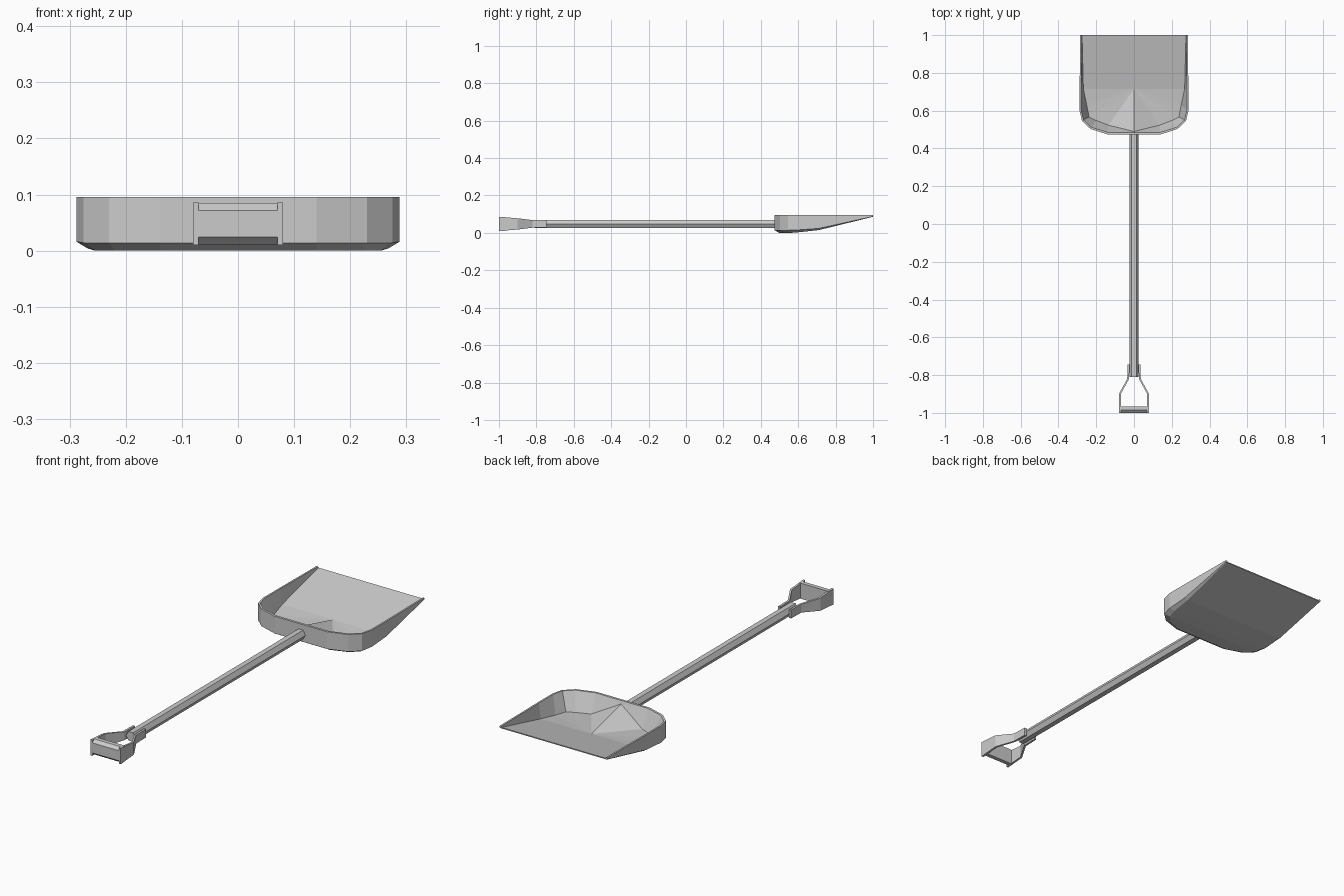
import bpy, bmesh, math

cube = bpy.data.objects.get("Cube")
if cube:
    bpy.data.objects.remove(cube, do_unlink=True)

GREY = (0.6, 0.6, 0.6, 1.0)
metal = bpy.data.materials.new("plain grey")
metal.use_nodes = True
metal.diffuse_color = GREY
metal.node_tree.nodes["Principled BSDF"].inputs["Base Color"].default_value = GREY


def finish(name, bm):
    bmesh.ops.recalc_face_normals(bm, faces=bm.faces)
    mesh = bpy.data.meshes.new(name)
    bm.to_mesh(mesh)
    bm.free()
    mesh.materials.append(metal)
    obj = bpy.data.objects.new(name, mesh)
    bpy.context.collection.objects.link(obj)
    return obj


def loft(name, rings):
    """Skin closed rings of equal length and cap both ends."""
    bm = bmesh.new()
    rows = [[bm.verts.new(p) for p in ring] for ring in rings]
    n = len(rows[0])
    for a, b in zip(rows, rows[1:]):
        for i in range(n):
            j = (i + 1) % n
            bm.faces.new((a[i], a[j], b[j], b[i]))
    bm.faces.new(rows[0])
    bm.faces.new(rows[-1])
    return finish(name, bm)


# Scoop: half outlines from the open edge round to the socket side
TOP = 0.096
outline = [(0.285, 1), (0.288, 0.71), (0.288, 0.6), (0.275, 0.545), (0.23, 0.503), (0.14, 0.474)]
inset = [(0.277, 1), (0.280, 0.71), (0.280, 0.603), (0.268, 0.551), (0.226, 0.512), (0.138, 0.485)]
lower_z = [0.088, 0.024, 0.016, 0.014, 0.014, 0.014]
bottom = [(0.282, 1, 0.086), (0.273, 0.71, 0.015), (0.268, 0.61, 0.004),
          (0.255, 0.562, 0), (0.22, 0.527, 0), (0.138, 0.498, 0)]
floor = [(0.275, 1, 0.091), (0.268, 0.715, 0.025), (0.25, 0.63, 0.015),
         (0.238, 0.567, 0.01), (0.2, 0.548, 0.01), (0.135, 0.523, 0.01)]
halves = [
    bottom,
    [(x, y, z) for (x, y), z in zip(outline, lower_z)],
    [(x, y, TOP) for x, y in outline],
    [(x, y, TOP) for x, y in inset],
    floor,
]
bm = bmesh.new()
rows = [[bm.verts.new(p) for p in half + [(-x, y, z) for x, y, z in reversed(half)]]
        for half in halves]
last = len(rows[0]) - 1
mid = last // 2
for k, (a, b) in enumerate(zip(rows, rows[1:])):
    for i in range(last):
        if k == 3 and i == mid:
            continue
        bm.faces.new((a[i], a[i + 1], b[i + 1], b[i]))
# underside strips
under = rows[0]
for i in range(mid):
    bm.faces.new((under[i], under[i + 1], under[last - i - 1], under[last - i]))
# open edge
bm.faces.new([r[0] for r in rows] + [r[last] for r in reversed(rows)])
# floor with raised socket ridge
f, rim = rows[4], rows[3]
crease = bm.verts.new((0, 0.715, 0.025))
peak = bm.verts.new((0, 0.49, 0.082))
bm.faces.new((f[0], f[1], crease, f[last - 1], f[last]))
for side in (lambda i: i, lambda i: last - i):
    for i in range(1, mid):
        bm.faces.new((f[side(i)], f[side(i + 1)], crease))
    bm.faces.new((f[side(mid)], peak, crease))
    bm.faces.new((f[side(mid)], rim[side(mid)], peak))
bm.faces.new((rim[mid], rim[mid + 1], peak))
finish("scoop", bm)

# Six-sided shaft
SHAFT_R, SHAFT_Z = 0.025, 0.048
loft("shaft", [[(SHAFT_R * math.cos(i * math.pi / 3), y,
                 SHAFT_Z + SHAFT_R * math.sin(i * math.pi / 3)) for i in range(6)]
               for y in (-0.81, 0.5)])

# Grip straps: y, outer x, half height
strap = [(-0.745, 0.034, 0.02), (-0.82, 0.036, 0.02), (-0.9, 0.08, 0.03), (-1.0, 0.08, 0.038)]
THICK = 0.01
for name, s in (("left_strap", 1), ("right_strap", -1)):
    loft(name, [[(s * x, y, SHAFT_Z - h), (s * x, y, SHAFT_Z + h),
                 (s * (x - THICK), y, SHAFT_Z + h), (s * (x - THICK), y, SHAFT_Z - h)]
                for y, x, h in strap])

# Grip crossbar with bevelled front edges
section = [(-1.0, 0.024), (-1.0, 0.072), (-0.985, 0.085), (-0.965, 0.085),
           (-0.965, 0.011), (-0.985, 0.011)]
loft("grip_bar", [[(x, y, z) for y, z in section] for x in (-0.075, 0.075)])
